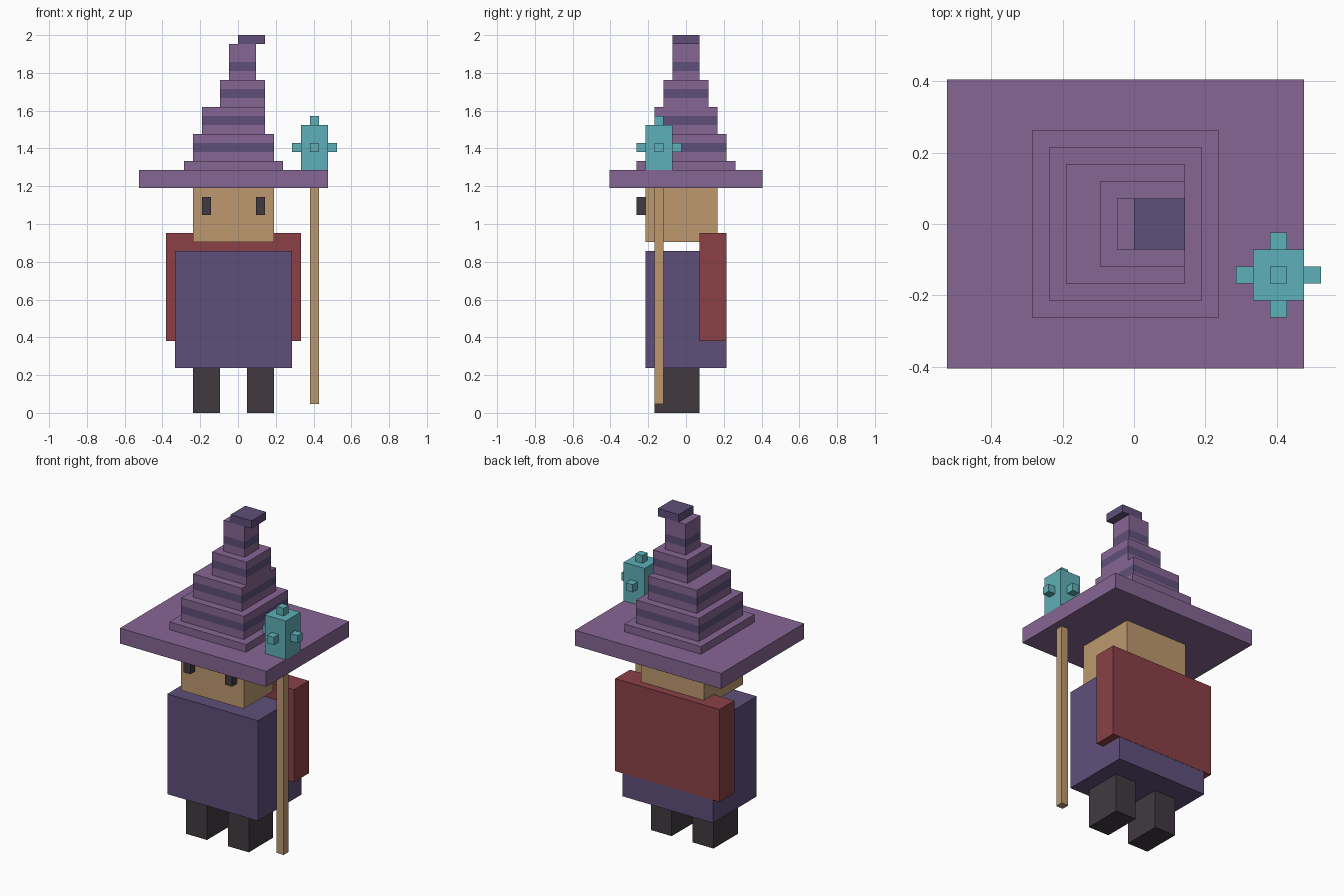
import bpy
import bmesh

cube = bpy.data.objects.get("Cube")
if cube:
    bpy.data.objects.remove(cube, do_unlink=True)

U = 2 / 42  # one block unit; the figure is 42 units tall


def make_material(name, hex_colour):
    def linear(c):
        return c / 12.92 if c <= 0.04045 else ((c + 0.055) / 1.055) ** 2.4
    rgb = [linear(int(hex_colour[i:i + 2], 16) / 255) for i in (0, 2, 4)]
    m = bpy.data.materials.new(name)
    m.use_nodes = True
    m.diffuse_color = (*rgb, 1)
    bsdf = m.node_tree.nodes["Principled BSDF"]
    bsdf.inputs["Base Color"].default_value = (*rgb, 1)
    bsdf.inputs["Roughness"].default_value = 0.9
    return m


LILAC = make_material("lilac hat", "866694")
PURPLE = make_material("dark purple", "5F4F7A")
TAN = make_material("tan", "BD996E")
RED = make_material("cape red", "8A4046")
DARK = make_material("charcoal", "413A40")
TEAL = make_material("teal crystal", "5EB0B8")


def box(name, x, y, z, material, stripe=None):
    """Box from (min, max) pairs in units; stripe is a (bottom, top) band in dark purple."""
    bm = bmesh.new()
    bmesh.ops.create_cube(bm, size=1)
    for v in bm.verts:
        v.co = [U * ((lo + hi) / 2 + c * (hi - lo)) for c, (lo, hi) in zip(v.co, (x, y, z))]
    mesh = bpy.data.meshes.new(name)
    mesh.materials.append(material)
    if stripe:
        mesh.materials.append(PURPLE)
        for level in stripe:
            bmesh.ops.bisect_plane(bm, geom=bm.verts[:] + bm.edges[:] + bm.faces[:],
                                   plane_co=(0, 0, level * U), plane_no=(0, 0, 1))
        for f in bm.faces:
            if stripe[0] * U < f.calc_center_median().z < stripe[1] * U and abs(f.normal.z) < 0.5:
                f.material_index = 1
    bm.to_mesh(mesh)
    bm.free()
    ob = bpy.data.objects.new(name, mesh)
    bpy.context.collection.objects.link(ob)
    return ob


# Legs and eyes, in pairs
for side, leg_x, eye_x in (("right", -5, -4), ("left", 1, 2)):
    box(f"{side}_leg", (leg_x, leg_x + 3), (-3.5, 1.5), (0, 5), DARK)
    box(f"{side}_eye", (eye_x, eye_x + 1), (-5.5, -4.5), (22, 24), DARK)

# Robe, cape and head
box("robe", (-7, 6), (-4.5, 4.5), (5, 18), PURPLE)
box("cape", (-8, 7), (1.5, 4.53), (8, 20), RED)
box("head", (-5, 4), (-4.5, 3.5), (19, 25), TAN)

# Hat: brim, base, striped tiers and bent tip
box("hat_brim", (-11, 10), (-8.5, 8.5), (25, 27), LILAC)
box("hat_base", (-6, 5), (-5.5, 5.5), (27, 28), LILAC)
tiers = [((-5, 4), 4.5, (28, 31)), ((-4, 3), 3.5, (31, 34)),
         ((-2, 3), 2.5, (34, 37)), ((-1, 2), 1.5, (37, 41))]
for i, (x, half_y, z) in enumerate(tiers, 1):
    box(f"hat_tier_{i}", x, (-half_y, half_y), z, LILAC, stripe=(z[0] + 1, z[0] + 2))
box("hat_tip", (0, 3), (-1.5, 1.5), (41, 42), PURPLE)

# Staff with crystal and its studs
box("staff", (8, 9), (-3.5, -2.5), (1, 27), TAN)
box("crystal", (7, 10), (-4.5, -1.5), (27, 32), TEAL)
box("crystal_top_stud", (8, 9), (-3.5, -2.5), (32, 33), TEAL)
for name, x, y in (("right", 6, -3.5), ("left", 10, -3.5), ("front", 8, -5.5), ("back", 8, -1.5)):
    box(f"crystal_{name}_stud", (x, x + 1), (y, y + 1), (29, 30), TEAL)
